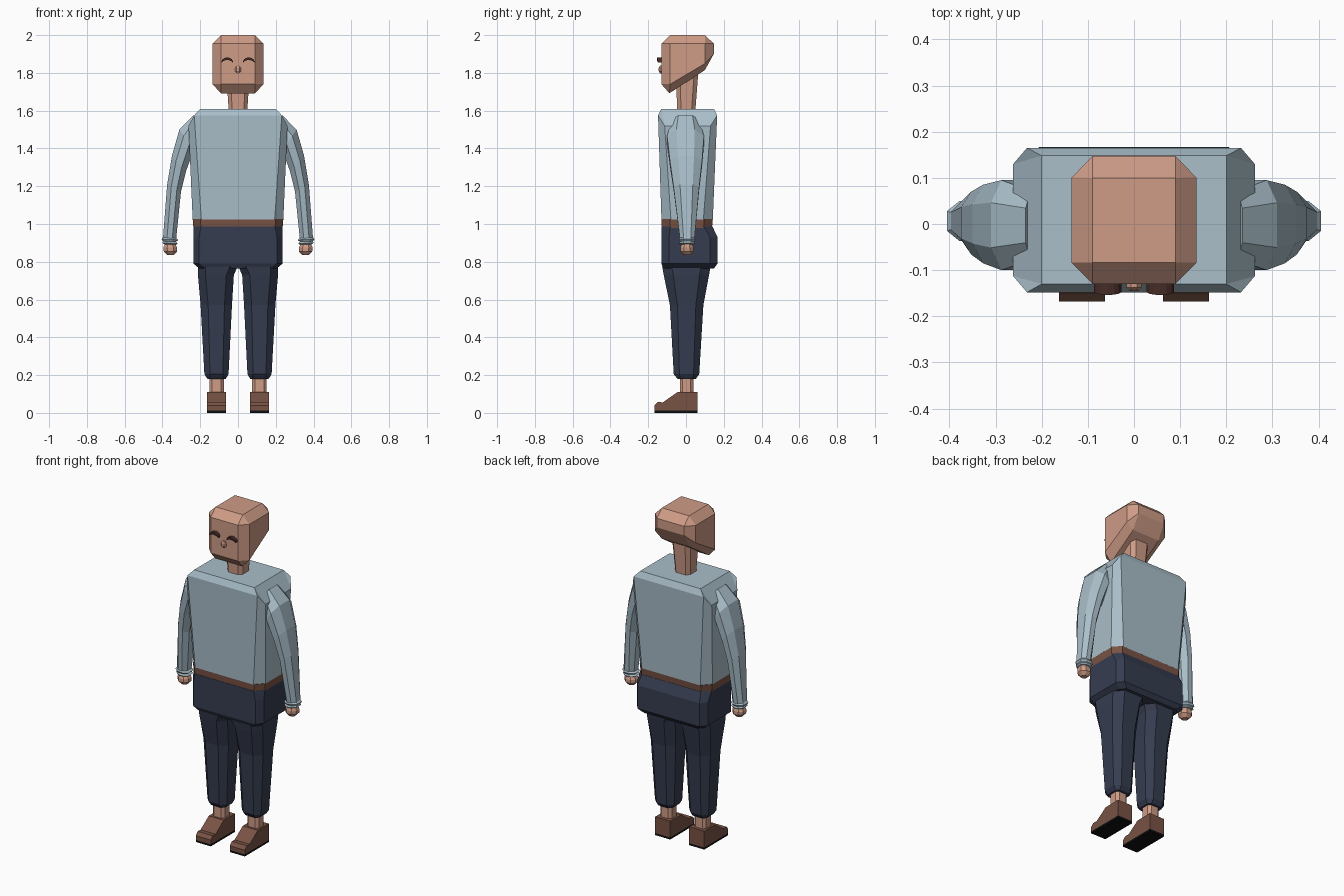
import bpy, bmesh, math


def material(name, rgb):
    m = bpy.data.materials.new(name)
    m.diffuse_color = (*rgb, 1)
    return m


SKIN = material("skin", (0.62, 0.33, 0.24))
SHIRT = material("light_blue", (0.40, 0.52, 0.59))
NAVY = material("navy", (0.036, 0.046, 0.08))
BROWN = material("brown", (0.19, 0.085, 0.058))
DARK = material("dark_brown", (0.06, 0.025, 0.02))
BLACK = material("black", (0.005, 0.005, 0.005))


def loft(name, rings, mat, mirror=False):
    """Skin a list of equal-length point rings, cap both ends."""
    bm = bmesh.new()
    vr = [[bm.verts.new(p) for p in r] for r in rings]
    n = len(rings[0])
    for a, b in zip(vr, vr[1:]):
        for i in range(n):
            j = (i + 1) % n
            bm.faces.new((a[i], a[j], b[j], b[i]))
    bm.faces.new(vr[0][::-1])
    bm.faces.new(vr[-1])
    bmesh.ops.remove_doubles(bm, verts=bm.verts, dist=0.0005)
    bmesh.ops.recalc_face_normals(bm, faces=bm.faces)
    me = bpy.data.meshes.new(name)
    bm.to_mesh(me)
    bm.free()
    me.materials.append(mat)
    ob = bpy.data.objects.new(name, me)
    bpy.context.collection.objects.link(ob)
    if mirror:
        ob.modifiers.new("mirror", 'MIRROR').use_mirror_merge = False
    return ob


def octa(x0, x1, y0, y1, z, cx=0.0, cy=0.0, zs=None, zb=None, zsb=None):
    """Chamfered rectangle; z front, zs front-side, zsb back-side, zb back heights."""
    zs = z if zs is None else zs
    zb = z if zb is None else zb
    zsb = zs if zsb is None else zsb
    return [(x0 + cx, y0, z), (x1 - cx, y0, z), (x1, y0 + cy, zs), (x1, y1 - cy, zsb),
            (x1 - cx, y1, zb), (x0 + cx, y1, zb), (x0, y1 - cy, zsb), (x0, y0 + cy, zs)]


# head: chamfered box with a sloping underside
loft("head", [
    octa(-.09, .09, -.088, .10, 1.692, zb=1.815, zsb=1.815),
    octa(-.135, .135, -.13, .147, 1.74, .045, .046, zb=1.90, zsb=1.85),
    octa(-.135, .135, -.13, .147, 1.955, .045, .046),
    octa(-.09, .09, -.084, .10, 2.0)], SKIN)
loft("neck", [octa(-.048, .048, -.045, .048, 1.58, .018, .02),
              octa(-.062, .062, -.055, .065, 1.80, .022, .022)], SKIN)

# face: arched closed eyes and a small faceted nose
arch = []
for i in range(7):
    t = math.pi * (0.08 + 0.84 * i / 6)
    x, z = 0.057 - 0.031 * math.cos(t), 1.853 + 0.022 * math.sin(t)
    h, yf = 0.003 + 0.004 * math.sin(t), -0.146 - 0.008 * math.sin(t)
    arch.append([(x, -.125, z - h), (x, yf, z - h), (x, yf, z + h), (x, -.125, z + h)])
loft("eye", arch, DARK, True)
loft("nose", [octa(-.006, .006, -.138, -.125, 1.798),
              octa(-.016, .016, -.145, -.12, 1.81, .007, .008),
              octa(-.016, .016, -.145, -.12, 1.825, .007, .008),
              octa(-.006, .006, -.138, -.125, 1.838)], SKIN)

# torso and belt
loft("sweater", [octa(-.24, .24, -.13, .142, 1.025, .046, .05),
                 octa(-.262, .262, -.148, .165, 1.575, .03, .035, zs=1.52),
                 octa(-.20, .20, -.13, .148, 1.61)], SHIRT)
loft("belt", [octa(-.236, .236, -.128, .138, .98, .04, .045),
              octa(-.24, .24, -.13, .142, 1.027, .04, .045)], BROWN)

# trousers: hip block with bulging seat, then two tapering legs
loft("hips", [octa(-.205, .205, -.118, .148, .765, .03, .03),
              octa(-.236, .236, -.13, .167, .79, .03, .04),
              octa(-.236, .236, -.13, .167, .93, .03, .04),
              octa(-.236, .236, -.13, .14, .987, .04, .045)], NAVY)
loft("trouser_leg", [
    octa(.065, .162, -.045, .052, .18, .015, .015),
    octa(.05, .178, -.065, .07, .205, .03, .03),
    octa(.032, .198, -.085, .092, .57, .04, .04),
    octa(.022, .212, -.118, .122, .73, .04, .05),
    octa(.002, .212, -.126, .13, .775, .04, .05)], NAVY, True)
loft("ankle", [octa(.075, .152, -.033, .04, .09, .015, .015),
               octa(.075, .152, -.033, .04, .20, .015, .015)], SKIN, True)

# shoes: side profile extruded across, with a thin sole
side = [(.06, .012), (.06, .11), (-.045, .11), (-.122, .056),
        (-.15, .057), (-.168, .038), (-.168, .012)]
loft("shoe", [[(x, y, z) for y, z in side] for x in (.063, .163)], BROWN, True)
loft("shoe_sole", [octa(.063, .163, -.168, .06, z) for z in (0, .012)], BLACK, True)


def arm_ring(xi, zi, xo, zo, y0, y1):
    """Tilted octagon between an inner and an outer point."""
    pts = []
    for t, s in ((0, .25), (0, .75), (.3, 1), (.7, 1), (1, .75), (1, .25), (.7, 0), (.3, 0)):
        pts.append((xi + (xo - xi) * t, y0 + (y1 - y0) * s, zi + (zo - zi) * t))
    return pts


# sleeves, cuffs and hands
loft("sleeve", [arm_ring(.20, 1.49, .235, 1.575, -.078, .072),
                arm_ring(.235, 1.39, .31, 1.50, -.10, .095),
                arm_ring(.275, 1.28, .35, 1.36, -.085, .085),
                arm_ring(.302, 1.17, .375, 1.21, -.066, .07),
                arm_ring(.328, .915, .397, .925, -.032, .045)], SHIRT, True)
loft("cuff", [arm_ring(.328, .89, .392, .893, -.028, .04),
              arm_ring(.318, .897, .40, .90, -.036, .048),
              arm_ring(.328, .906, .397, .909, -.03, .043),
              arm_ring(.316, .916, .405, .92, -.037, .05),
              arm_ring(.328, .927, .396, .931, -.03, .043)], SHIRT, True)
loft("hand", [octa(.34, .375, -.013, .022, .835, .011, .011),
              octa(.322, .393, -.03, .04, .855, .02, .02),
              octa(.322, .395, -.03, .04, .875, .02, .02),
              octa(.335, .385, -.02, .03, .90, .014, .014)], SKIN, True)
